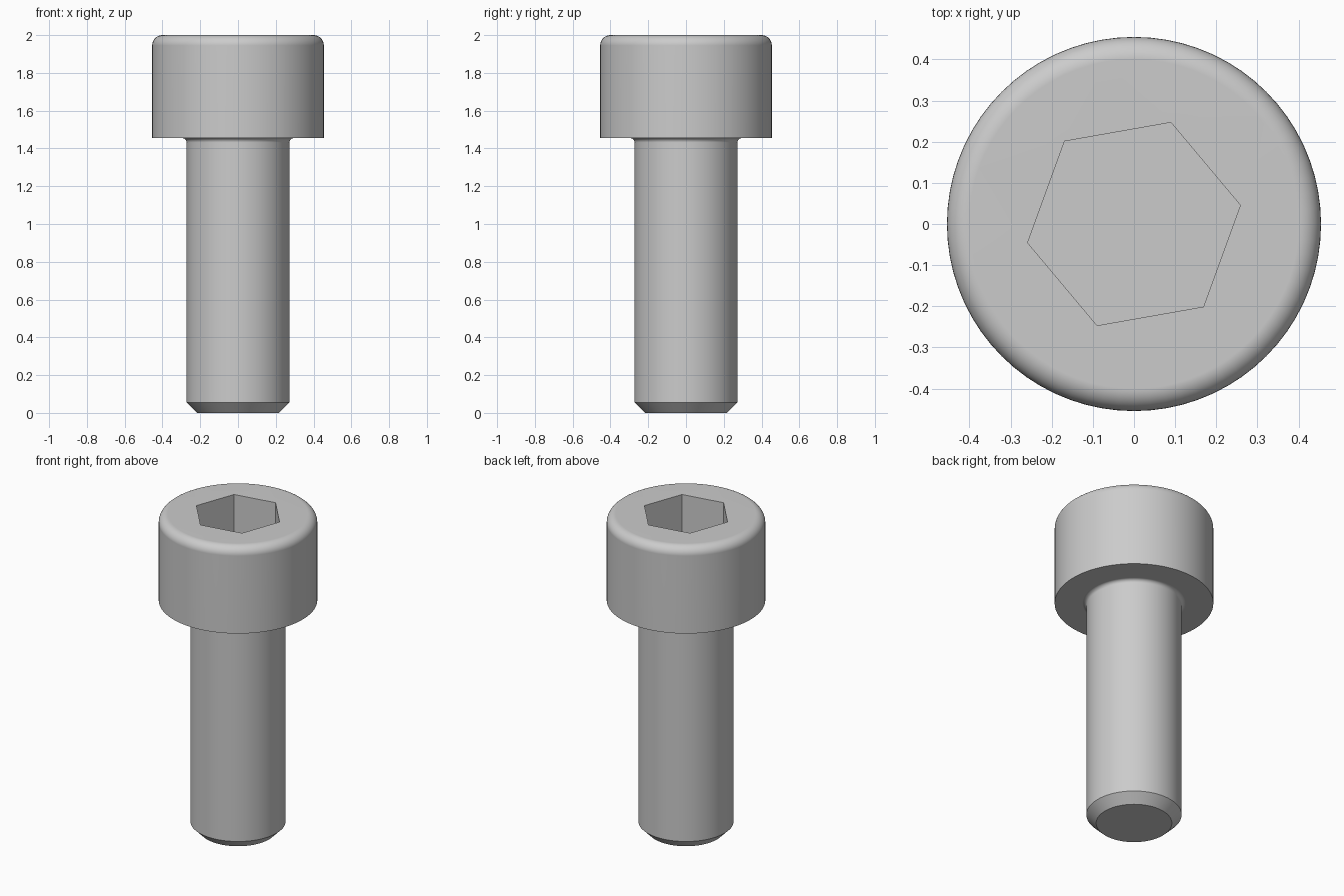
import bpy, bmesh
from math import sin, cos, pi, radians

cube = bpy.data.objects.get("Cube")
if cube:
    bpy.data.objects.remove(cube)

SIDES = 72
UNIT = 2 / 22          # one millimetre of a 22 mm long screw
HEAD_R, SHANK_R = 5 * UNIT, 3 * UNIT
HEAD_Z, TOP = 16 * UNIT, 2.0
TIP_R = 2.387 * UNIT
ROUND, FILLET = 0.6 * UNIT, 0.25 * UNIT
SOCKET_R, SOCKET_DEPTH = 2.887 * UNIT, 3 * UNIT


def arc(r, z, radius, start, end, steps=8):
    """Profile points along an arc, angles in degrees."""
    angles = [radians(start + (end - start) * i / steps) for i in range(steps + 1)]
    return [(r + radius * cos(a), z + radius * sin(a)) for a in angles]


def ring(bm, r, z, sides, turn=0.0):
    """A ring of vertices around the axis."""
    return [bm.verts.new((r * cos(turn + 2 * pi * i / sides),
                          r * sin(turn + 2 * pi * i / sides), z)) for i in range(sides)]


def bridge(bm, low, high):
    """Quads between two rings of equal count."""
    n = len(low)
    for i in range(n):
        j = (i + 1) % n
        bm.faces.new((low[i], low[j], high[j], high[i]))


def loop_edges(bm, verts):
    return [bm.edges.get((v, verts[(i + 1) % len(verts)])) for i, v in enumerate(verts)]


bm = bmesh.new()

# Outside: chamfered tip, shank, fillet under the head, rounded head
profile = [(TIP_R, 0), (SHANK_R, SHANK_R - TIP_R)]
profile += arc(SHANK_R + FILLET, HEAD_Z - FILLET, FILLET, 180, 90)
profile += [(HEAD_R, HEAD_Z)]
profile += arc(HEAD_R - ROUND, TOP - ROUND, ROUND, 0, 90)
rings = [ring(bm, r, z, SIDES) for r, z in profile]
for low, high in zip(rings, rings[1:]):
    bridge(bm, low, high)
bm.faces.new(rings[0][::-1])

# Hexagonal socket
mouth = ring(bm, SOCKET_R, TOP, 6, radians(10))
floor = ring(bm, SOCKET_R, TOP - SOCKET_DEPTH, 6, radians(10))
bridge(bm, mouth, floor)
bm.faces.new(floor)

# Flat top between the rounded rim and the socket
bmesh.ops.triangle_fill(bm, use_beauty=True, normal=(0, 0, 1),
                        edges=loop_edges(bm, rings[-1]) + loop_edges(bm, mouth))
bmesh.ops.recalc_face_normals(bm, faces=bm.faces)

mesh = bpy.data.meshes.new("socket_head_screw")
bm.to_mesh(mesh)
bm.free()
screw = bpy.data.objects.new("socket_head_screw", mesh)
bpy.context.collection.objects.link(screw)

# Plain grey metal
steel = bpy.data.materials.new("grey_steel")
steel.use_nodes = True
colour = (0.6, 0.6, 0.6, 1)
steel.diffuse_color = colour
steel.node_tree.nodes["Principled BSDF"].inputs["Base Color"].default_value = colour
mesh.materials.append(steel)

# Smooth round walls with crisp edges
bpy.ops.object.select_all(action="DESELECT")
screw.select_set(True)
bpy.context.view_layer.objects.active = screw
bpy.ops.object.shade_smooth_by_angle(angle=radians(30))
weighted = screw.modifiers.new("even_shading", "WEIGHTED_NORMAL")
weighted.keep_sharp = True
